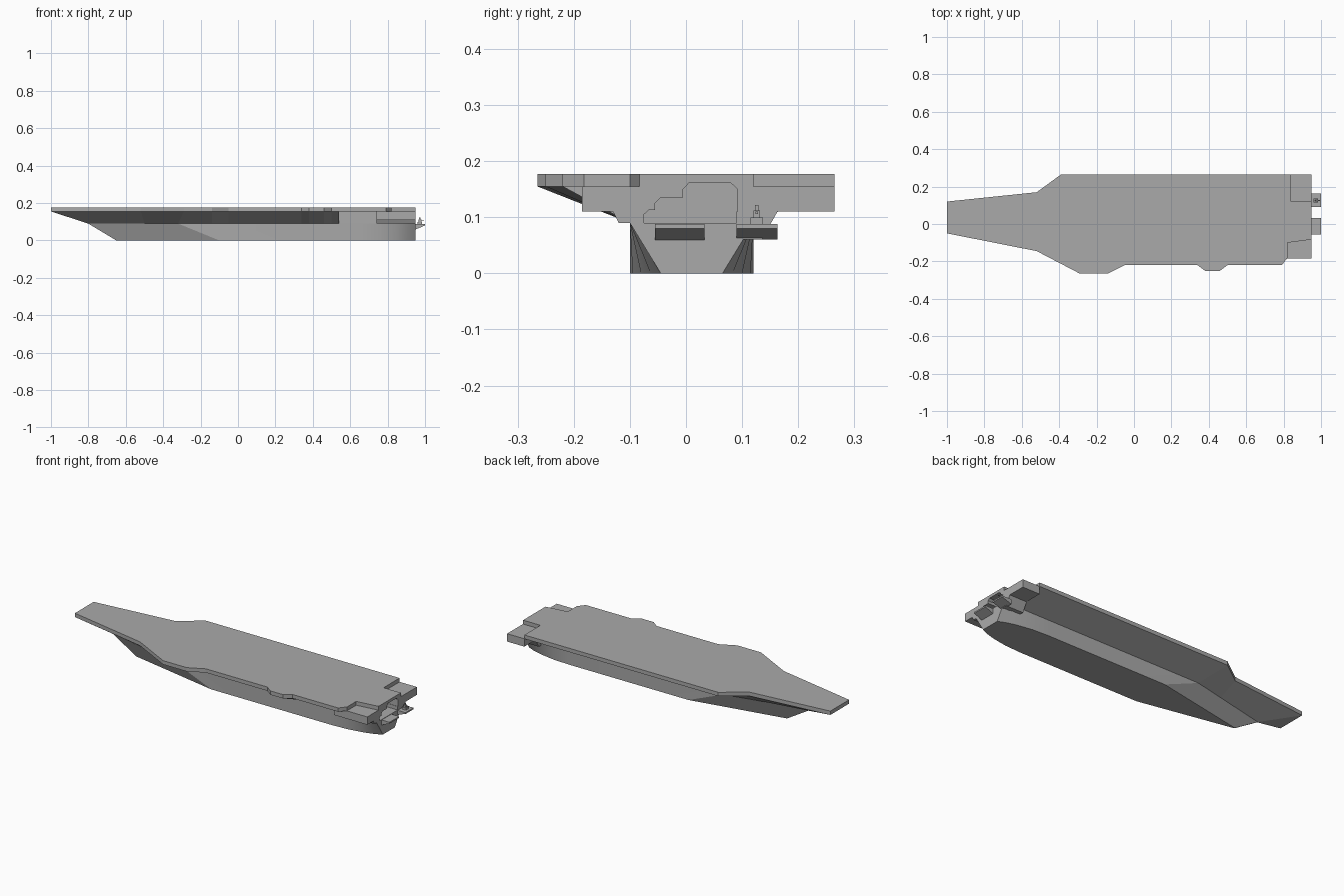
import bpy, bmesh, math

cube = bpy.data.objects.get("Cube")
if cube:
    bpy.data.objects.remove(cube, do_unlink=True)

grey = bpy.data.materials.new("ship grey")
grey.use_nodes = True
grey.diffuse_color = (0.4, 0.4, 0.4, 1)
grey.node_tree.nodes["Principled BSDF"].inputs["Base Color"].default_value = (0.4, 0.4, 0.4, 1)


def loft(name, *rings):
    """Closed solid skinned through rings with equal point counts."""
    bm = bmesh.new()
    rows = [[bm.verts.new(p) for p in ring] for ring in rings]
    n = len(rows[0])
    for low, high in zip(rows, rows[1:]):
        for i in range(n):
            j = (i + 1) % n
            bm.faces.new((low[i], low[j], high[j], high[i]))
    bm.faces.new(rows[0])
    bm.faces.new(rows[-1])
    bmesh.ops.recalc_face_normals(bm, faces=bm.faces)
    mesh = bpy.data.meshes.new(name)
    bm.to_mesh(mesh)
    bm.free()
    mesh.materials.append(grey)
    ob = bpy.data.objects.new(name, mesh)
    bpy.context.collection.objects.link(ob)
    return ob


def prism(name, pts, axis, start, end):
    """Extrude a 2D profile along x, y or z."""
    place = {"x": lambda p, t: (t, p[0], p[1]),
             "y": lambda p, t: (p[0], t, p[1]),
             "z": lambda p, t: (p[0], p[1], t)}[axis]
    return loft(name, *[[place(p, t) for p in pts] for t in (start, end)])


def box(name, x, y, z):
    return prism(name, [(x[0], y[0]), (x[1], y[0]), (x[1], y[1]), (x[0], y[1])], "z", *z)


def activate(ob):
    bpy.ops.object.select_all(action="DESELECT")
    ob.select_set(True)
    bpy.context.view_layer.objects.active = ob


KEEL_Y, BEAM, HULL_TOP, UNDER, TOP = 0.01, 0.11, 0.09, 0.155, 0.177

# Lower hull: x and half width at the bottom, then at the top
stations = [(-0.65, 0.002, -0.8, 0.002), (-0.1, BEAM, -0.32, BEAM),
            (0.66, BEAM, 0.66, BEAM), (0.76, 0.105, 0.76, BEAM),
            (0.85, 0.09, 0.85, BEAM), (0.91, 0.073, 0.91, BEAM),
            (0.95, 0.055, 0.95, BEAM)]
hull = loft("lower_hull", *[
    [(xb, KEEL_Y - hb, 0), (xb, KEEL_Y + hb, 0),
     (xt, KEEL_Y + ht, HULL_TOP), (xt, KEEL_Y - ht, HULL_TOP)]
    for xb, hb, xt, ht in stations])
activate(hull)
bpy.ops.object.shade_smooth_by_angle(angle=math.radians(25))

# Flight deck outline, split into edges shared with the overhang
left_edge = [(0.84, 0.265), (-0.39, 0.265), (-0.52, 0.17), (-1, 0.12)]
right_edge = [(-1, -0.05), (-0.52, -0.145), (-0.29, -0.265), (-0.14, -0.265),
              (-0.05, -0.22), (0.34, -0.22), (0.38, -0.25), (0.46, -0.25), (0.5, -0.22)]
stern_edge = [(0.79, -0.22), (0.82, -0.182), (0.82, -0.1), (0.95, -0.083),
              (0.95, 0.12), (0.84, 0.12)]
deck = prism("flight_deck", left_edge + right_edge + stern_edge, "z", UNDER, TOP)

# Sloping overhang between hull top and deck
right_y = KEEL_Y - BEAM
left_y = KEEL_Y + BEAM
inner_left = [(0.84, left_y), (-0.32, left_y), (-0.5, 0.079), (-0.8, 0.012)]
inner_right = [(-0.8, 0.008), (-0.5, -0.059), (-0.32, right_y)]
inner_right += [(x, right_y) for x, y in right_edge[3:]]
closing = [(0.54, 0), (0.84, 0)]
outer = left_edge + right_edge + [(0.54, -0.22)] + closing
inner = inner_left + inner_right + [(0.54, right_y)] + closing
loft("deck_overhang", [(x, y, HULL_TOP) for x, y in inner],
     [(x, y, UNDER) for x, y in outer])

# Stern block with a stepped hangar opening
upper = box("upper_hull", (0.53, 0.95), (right_y, left_y), (HULL_TOP, UNDER))
opening = [(-0.075, 0.088), (-0.075, 0.105), (-0.066, 0.113), (-0.055, 0.113),
           (-0.055, 0.125), (-0.045, 0.135), (-0.005, 0.135), (-0.005, 0.15),
           (0.005, 0.161), (0.08, 0.161), (0.092, 0.15), (0.092, 0.088)]
cutter = prism("hangar_cutter", opening, "x", 0.85, 1.1)
cutter.hide_render = True
for ob in (upper, deck):
    cut = ob.modifiers.new("hangar", "BOOLEAN")
    cut.object = cutter
    cut.operation = "DIFFERENCE"
    cut.solver = "EXACT"
    activate(ob)
    bpy.ops.object.modifier_apply(modifier=cut.name)
bpy.data.objects.remove(cutter, do_unlink=True)

# Lowered corner platforms at the stern
box("left_stern_platform", (0.84, 0.95), (left_y, 0.265), (0.11, UNDER))
prism("right_stern_platform",
      [(right_y, HULL_TOP), (-0.12, HULL_TOP), (-0.13, 0.11),
       (-0.185, 0.11), (-0.185, UNDER), (right_y, UNDER)], "x", 0.74, 0.95)
prism("left_stern_sponson", [(0.09, 0.06), (0.135, 0.06), (0.163, 0.11), (0.09, 0.11)],
      "x", 0.84, 0.95)

# Wedge shaped galleries behind the transom
for name, y0, y1, low in (("middle_gallery", -0.055, 0.033, 0.055),
                          ("gun_gallery", 0.09, 0.163, 0.06)):
    prism(name, [(0.94, low), (0.94, 0.088), (1, 0.088), (1, 0.08)], "y", y0, y1)

# Small stern gun
box("gun_base", (0.96, 0.985), (0.115, 0.137), (0.088, 0.1))
box("gun_mount", (0.966, 0.98), (0.12, 0.132), (0.1, 0.112))
box("gun_barrel", (0.97, 0.995), (0.124, 0.128), (0.106, 0.11))
box("gun_sensor", (0.967, 0.975), (0.123, 0.129), (0.112, 0.122))
